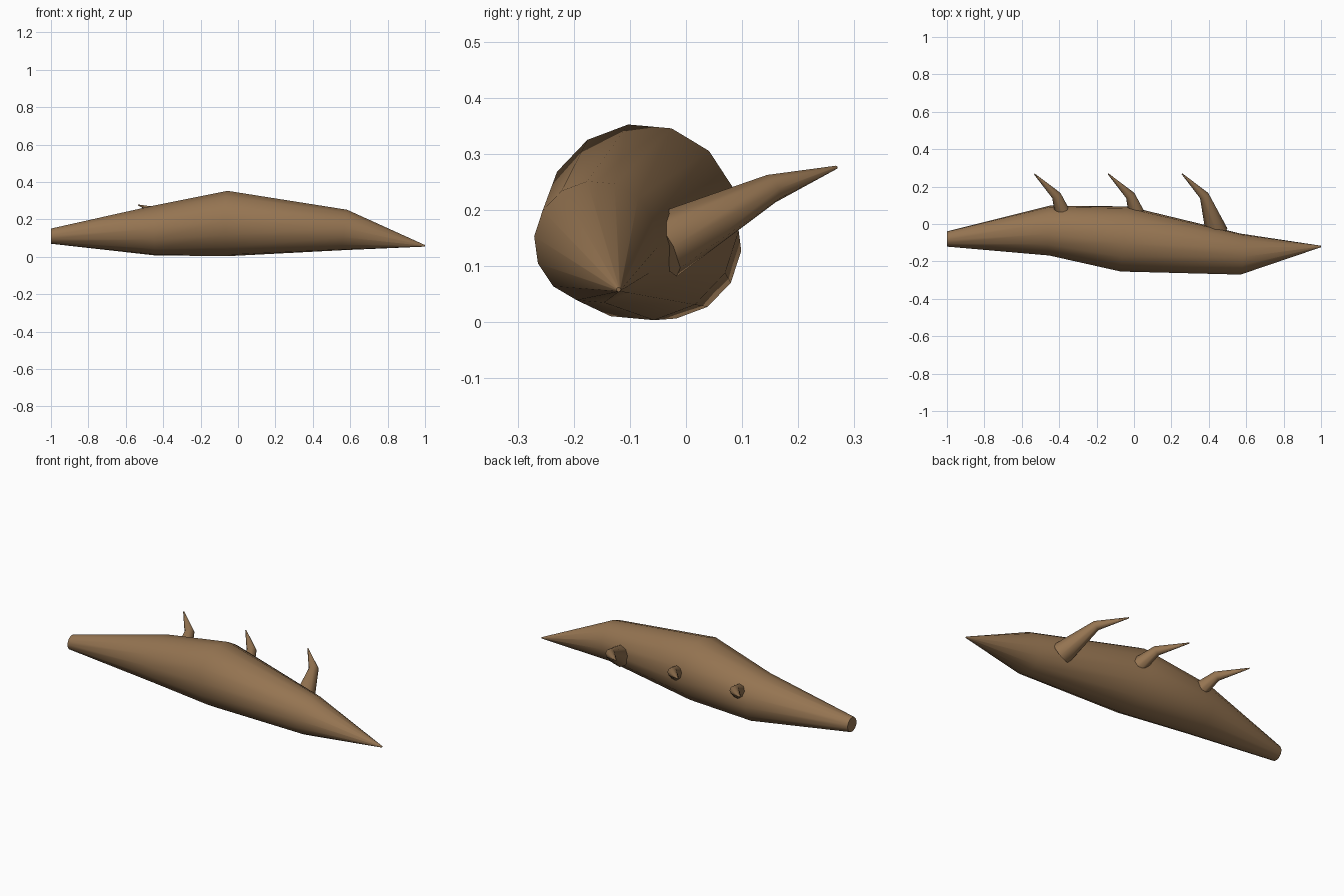
import bpy, bmesh, math
from mathutils import Vector

cube = bpy.data.objects.get("Cube")
if cube:
    bpy.data.objects.remove(cube, do_unlink=True)

brown = bpy.data.materials.new("bark_brown")
brown.use_nodes = True
colour = (0.30, 0.175, 0.083, 1)
brown.diffuse_color = colour
brown.node_tree.nodes["Principled BSDF"].inputs["Base Color"].default_value = colour


def tube(name, path, sides, phase=0.0):
    """Loft rings along (centre, radius) stations, tilted to the path."""
    points = [Vector(p) for p, r in path]
    bm = bmesh.new()
    rings = []
    for i, (p, r) in enumerate(path):
        # Ring plane bisects the neighbouring segments
        steps = [(points[j + 1] - points[j]).normalized()
                 for j in (i - 1, i) if 0 <= j < len(points) - 1]
        tangent = sum(steps, Vector())
        if i == 0 and name == "branch_body":
            tangent = Vector((1, 0, 0))
        tangent.normalize()
        across = Vector((0, 0, 1)).cross(tangent).normalized()
        up = tangent.cross(across)
        ring = []
        for k in range(sides):
            a = math.tau * k / sides + phase
            ring.append(bm.verts.new(points[i] + r * (across * math.sin(a) + up * math.cos(a))))
        rings.append(ring)
    for low, high in zip(rings, rings[1:]):
        for k in range(sides):
            n = (k + 1) % sides
            bm.faces.new((low[k], low[n], high[n], high[k]))
    # End caps
    bm.faces.new(rings[0])
    bm.faces.new(rings[-1])
    bmesh.ops.recalc_face_normals(bm, faces=bm.faces)
    mesh = bpy.data.meshes.new(name)
    bm.to_mesh(mesh)
    bm.free()
    mesh.materials.append(brown)
    obj = bpy.data.objects.new(name, mesh)
    bpy.context.collection.objects.link(obj)
    bpy.ops.object.select_all(action="DESELECT")
    obj.select_set(True)
    bpy.context.view_layer.objects.active = obj
    bpy.ops.object.shade_smooth_by_angle(angle=math.radians(55))
    return obj


# Main branch, thick in the middle and pointed at one end
tube("branch_body", [
    ((-1.00, -0.08, 0.11), 0.041),
    ((-0.45, -0.035, 0.139), 0.134),
    ((-0.05, -0.08, 0.178), 0.176),
    ((0.57, -0.161, 0.143), 0.110),
    ((1.00, -0.12, 0.058), 0.004),
], 14, math.radians(18))

# Three matching bent thorns along the back
for label, dx in (("right", -0.79), ("middle", -0.395), ("left", 0.0)):
    tube("thorn_" + label, [
        ((0.442 + dx, -0.042, 0.135), 0.060),
        ((0.375 + dx, 0.152, 0.238), 0.026),
        ((0.257 + dx, 0.268, 0.276), 0.003),
    ], 8)
